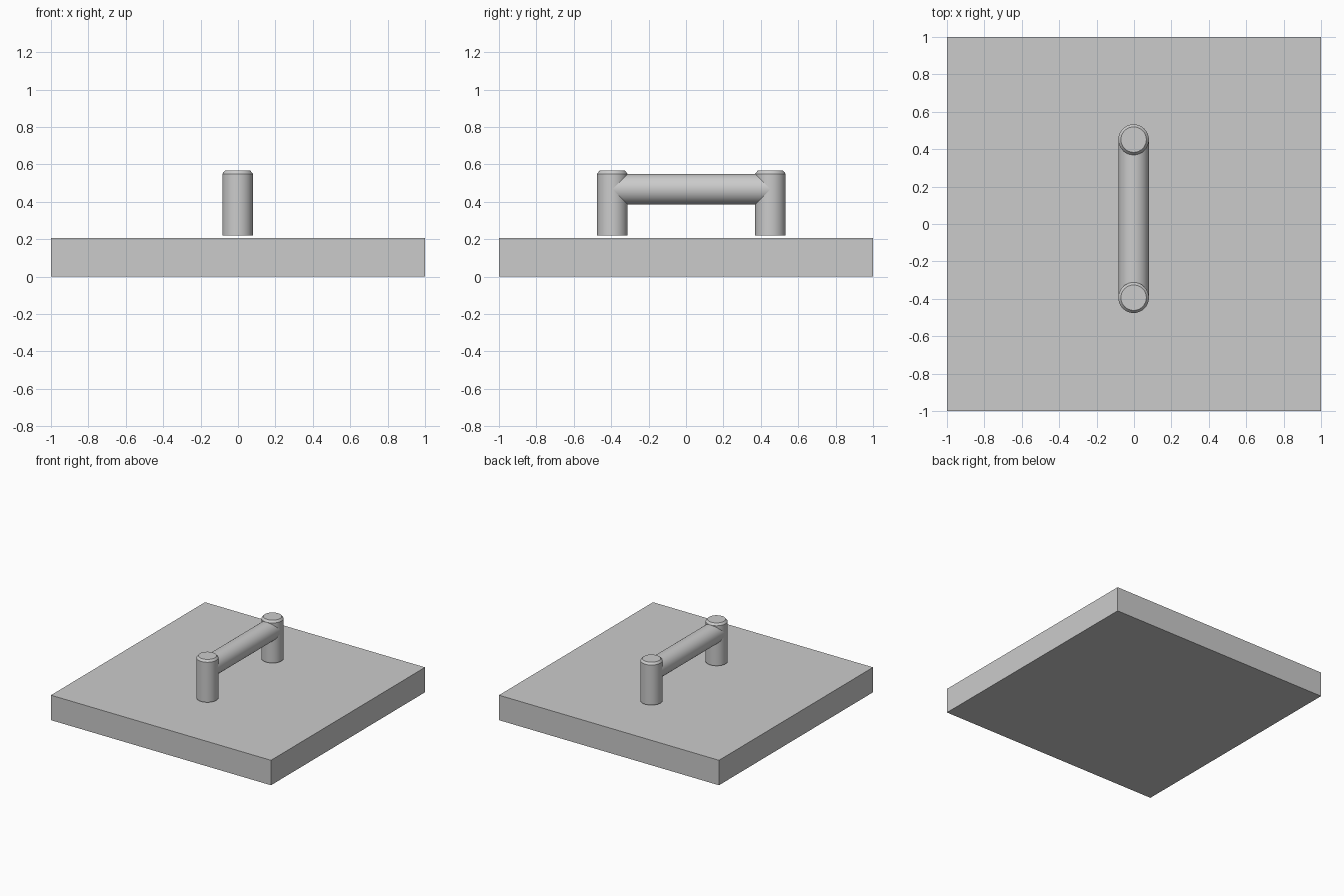
import bpy, math

if "Cube" in bpy.data.objects:
    bpy.data.objects.remove(bpy.data.objects["Cube"])

SIDES = 32
R = 0.082
BAR_X = -0.002
POST_Y = {"front_post": -0.394, "back_post": 0.451}


def smooth(obj):
    bpy.ops.object.select_all(action='DESELECT')
    obj.select_set(True)
    bpy.context.view_layer.objects.active = obj
    bpy.ops.object.shade_smooth_by_angle(angle=math.radians(30))


def lathe(name, profile):
    """Closed solid turned round z from (radius, height) rings."""
    verts = [(r * math.cos(2 * math.pi * i / SIDES), r * math.sin(2 * math.pi * i / SIDES), z)
             for r, z in profile for i in range(SIDES)]
    faces = [(k * SIDES + i, k * SIDES + (i + 1) % SIDES,
              (k + 1) * SIDES + (i + 1) % SIDES, (k + 1) * SIDES + i)
             for k in range(len(profile) - 1) for i in range(SIDES)]
    faces.append(tuple(reversed(range(SIDES))))
    faces.append(tuple(range(len(verts) - SIDES, len(verts))))
    mesh = bpy.data.meshes.new(name)
    mesh.from_pydata(verts, [], faces)
    obj = bpy.data.objects.new(name, mesh)
    bpy.context.collection.objects.link(obj)
    smooth(obj)
    return obj


# Flat square slab
bpy.ops.mesh.primitive_cube_add(size=2, location=(0, 0, 0.1025))
slab = bpy.context.object
slab.name = "slab"
slab.scale = (1, 1, 0.1025)

# Two chamfered posts, floating just above the slab
for name, y in POST_Y.items():
    post = lathe(name, [(R, 0.22), (R, 0.549), (0.068, 0.566)])
    post.location = (BAR_X, y, 0)

# Horizontal grip bar running between the post axes
y0, y1 = POST_Y.values()
bar = lathe("grip_bar", [(R, 0), (R, y1 - y0)])
bar.rotation_euler = (-math.pi / 2, 0, 0)
bar.location = (BAR_X, y0, 0.467)
